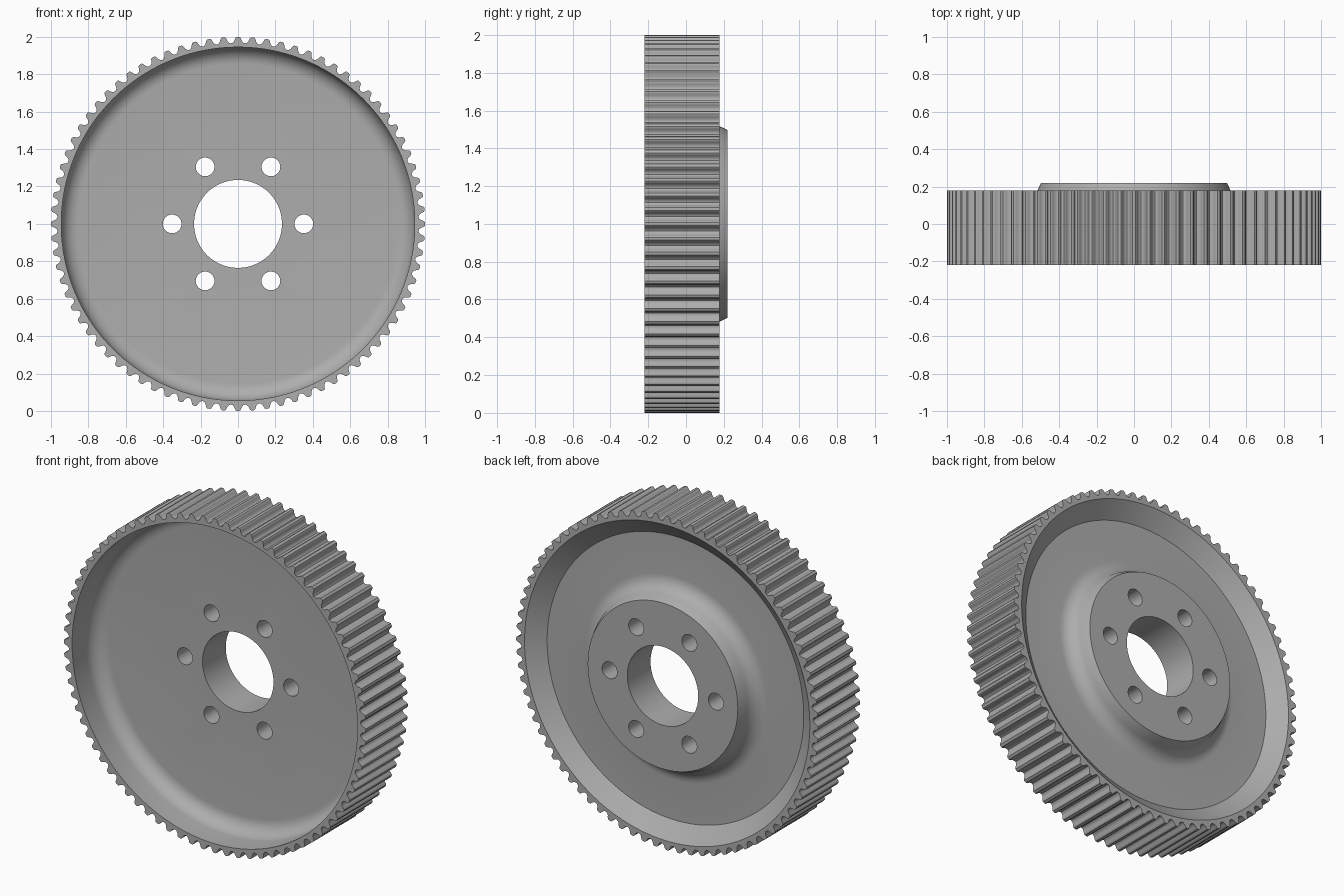
import bpy, bmesh
from math import pi, sin, cos, atan2, radians
from mathutils import Vector

cube = bpy.data.objects.get("Cube")
if cube:
    bpy.data.objects.remove(cube, do_unlink=True)

TEETH = 80
TIP, ROOT, RIM = 1.0, 0.966, 0.945
FRONT, BACK, HUB = -0.22, 0.178, 0.22
SEG = TEETH * 2
BORE, BOLT_CIRCLE, BOLT_HOLE = 0.235, 0.352, 0.05

grey = bpy.data.materials.new("cast grey")
grey.use_nodes = True
colour = (0.42, 0.42, 0.42, 1)
grey.diffuse_color = colour
grey.node_tree.nodes["Principled BSDF"].inputs["Base Color"].default_value = colour


def make(name, bm):
    bmesh.ops.recalc_face_normals(bm, faces=bm.faces)
    mesh = bpy.data.meshes.new(name)
    bm.to_mesh(mesh)
    bm.free()
    mesh.materials.append(grey)
    ob = bpy.data.objects.new(name, mesh)
    bpy.context.collection.objects.link(ob)
    # rotation axis runs along y, raised to stand on the floor
    ob.location.z = 1
    return ob


def ring(bm, pts, y):
    return [bm.verts.new((r * cos(a), y, r * sin(a))) for r, a in pts]


def bridge(bm, a, b):
    for i in range(len(a)):
        j = (i + 1) % len(a)
        bm.faces.new((a[i], a[j], b[j], b[i]))


def arc(cr, cy, rad, a0, a1, n=8):
    """Points of a fillet in the (radius, y) plane."""
    return [(cr + rad * cos(radians(a0 + (a1 - a0) * i / n)),
             cy + rad * sin(radians(a0 + (a1 - a0) * i / n))) for i in range(n + 1)]


# Toothed rim: rounded lands separated by round belt grooves
pitch = 2 * pi / TEETH
tooth = [(-0.5, ROOT), (-0.38, ROOT + 0.003), (-0.28, ROOT + 0.011), (-0.22, ROOT + 0.022),
         (-0.17, TIP - 0.004), (-0.1, TIP), (0.1, TIP), (0.17, TIP - 0.004),
         (0.22, ROOT + 0.022), (0.28, ROOT + 0.011), (0.38, ROOT + 0.003)]
outline = [(r, (k + t) * pitch) for k in range(TEETH) for t, r in tooth]

bm = bmesh.new()
outer = [ring(bm, outline, y) for y in (FRONT, BACK)]
inner = [ring(bm, [(RIM, a) for _, a in outline], y) for y in (FRONT, BACK)]
bridge(bm, outer[0], outer[1])
bridge(bm, outer[0], inner[0])
bridge(bm, outer[1], inner[1])
rim = make("toothed_rim", bm)

# Dished web with raised hub, turned as one closed profile
WEB_FRONT, WEB_BACK = 0.0, 0.1
profile = [(BORE, WEB_FRONT)]
profile += arc(RIM - 0.09, WEB_FRONT - 0.09, 0.09, 90, 0)
profile += [(RIM, FRONT), (RIM + 0.01, FRONT + 0.002), (RIM + 0.01, BACK - 0.002), (RIM, BACK)]
profile += [(0.85, WEB_BACK)]
profile += arc(0.61, WEB_BACK + 0.095, 0.095, 270, 190)
profile += [(0.497, HUB), (BORE, HUB)]

bm = bmesh.new()
angles = [2 * pi * i / SEG for i in range(SEG)]
rings = [ring(bm, [(r, a) for a in angles], y) for r, y in profile]
for i in range(len(rings)):
    bridge(bm, rings[i], rings[(i + 1) % len(rings)])
web = make("web_and_hub", bm)

# Bolt holes cut through the web
bm = bmesh.new()
for k in range(6):
    a = k * pi / 3
    hole = [(BOLT_CIRCLE * cos(a) + BOLT_HOLE * cos(t), BOLT_CIRCLE * sin(a) + BOLT_HOLE * sin(t))
            for t in [2 * pi * i / 32 for i in range(32)]]
    ends = [[bm.verts.new((x, y, z)) for x, z in hole] for y in (-0.1, 0.4)]
    bridge(bm, ends[0], ends[1])
    for e in ends:
        bm.faces.new(e)
cutter = make("bolt_hole_cutter", bm)
cutter.hide_render = True
cutter.hide_set(True)
cut = web.modifiers.new("bolt holes", "BOOLEAN")
cut.operation = "DIFFERENCE"
cut.solver = "EXACT"
cut.object = cutter

# Apply the cut, then shade smooth with sharp edges kept
bpy.context.view_layer.update()
cut_mesh = bpy.data.meshes.new_from_object(
    web.evaluated_get(bpy.context.evaluated_depsgraph_get()))
web.modifiers.clear()
web.data = cut_mesh
bpy.data.objects.remove(cutter, do_unlink=True)

bpy.ops.object.select_all(action="DESELECT")
for ob in (rim, web):
    ob.select_set(True)
bpy.context.view_layer.objects.active = web
bpy.ops.object.shade_smooth_by_angle(angle=radians(32))
